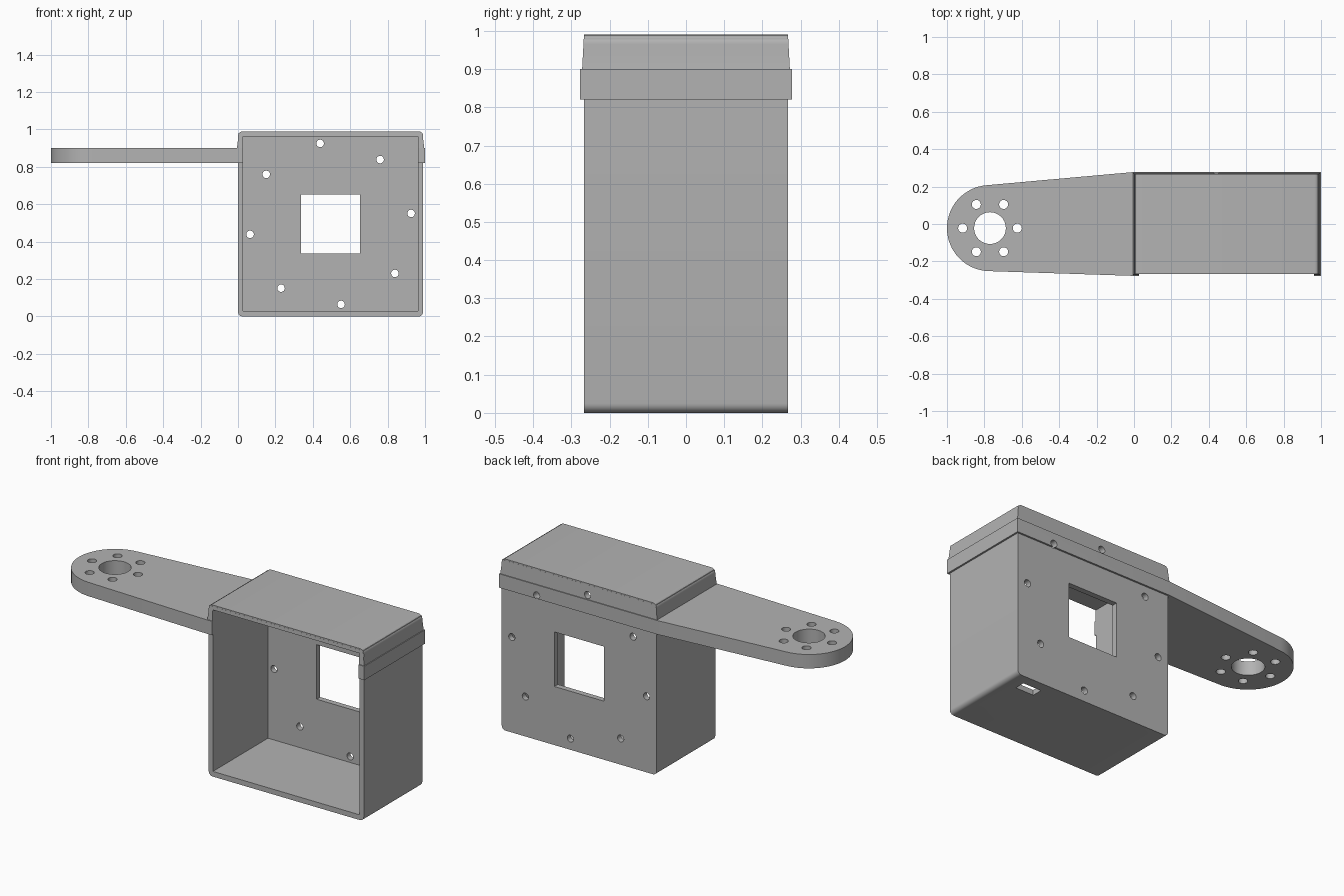
import bpy, bmesh, math
from math import cos, sin, radians
from mathutils import Vector, Matrix

cube = bpy.data.objects.get("Cube")
if cube:
    bpy.data.objects.remove(cube)

grey = bpy.data.materials.new("plain grey")
grey.use_nodes = True
colour = (0.45, 0.45, 0.45, 1)
grey.diffuse_color = colour
grey.node_tree.nodes["Principled BSDF"].inputs["Base Color"].default_value = colour

W = 0.99          # housing width and height
D = 0.267         # housing half depth
LIP = 0.01        # how far the collar stands out
ARM_LOW, ARM_TOP = 0.82, 0.9


def finish(name, bm):
    bmesh.ops.recalc_face_normals(bm, faces=bm.faces)
    mesh = bpy.data.meshes.new(name)
    bm.to_mesh(mesh)
    bm.free()
    mesh.materials.append(grey)
    obj = bpy.data.objects.new(name, mesh)
    bpy.context.collection.objects.link(obj)
    return obj


def prism(name, points, offset):
    """Closed profile of 3D points, extruded along offset."""
    bm = bmesh.new()
    face = bm.faces.new([bm.verts.new(p) for p in points])
    new = bmesh.ops.extrude_face_region(bm, geom=[face])["geom"]
    verts = [v for v in new if isinstance(v, bmesh.types.BMVert)]
    bmesh.ops.translate(bm, verts=verts, vec=offset)
    return finish(name, bm)


def block(name, low, high):
    (x0, y0, z0), (x1, y1, z1) = low, high
    base = [(x0, y0, z0), (x1, y0, z0), (x1, y1, z0), (x0, y1, z0)]
    return prism(name, base, (0, 0, z1 - z0))


def drill(name, centre, radius, length, rotation=Matrix()):
    bm = bmesh.new()
    bmesh.ops.create_cone(bm, cap_ends=True, segments=32, radius1=radius, radius2=radius,
                          depth=length, matrix=Matrix.Translation(centre) @ rotation)
    return finish(name, bm)


def combine(target, tool, operation):
    mod = target.modifiers.new(tool.name, "BOOLEAN")
    mod.operation = operation
    mod.solver = "EXACT"
    mod.object = tool
    bpy.context.view_layer.objects.active = target
    bpy.ops.object.modifier_apply(modifier=mod.name)
    bpy.data.objects.remove(tool)


# Housing: rounded square running front to back
R = 0.025
profile = []
for k, (cx, cz) in enumerate([(W - R, W - R), (R, W - R), (R, R), (W - R, R)]):
    for i in range(7):
        a = radians(90 * k + 15 * i)
        profile.append((cx + R * cos(a), -D, cz + R * sin(a)))
body = prism("housing_with_arm", profile, (0, 2 * D, 0))

# Arm plate: round end tapering out to a collar around the housing
hub = Vector((-0.77, -0.022))
hub_r = 0.23
outline = [(W + LIP, -D - LIP), (W + LIP, D + LIP), (-LIP, D + LIP)]
for i in range(33):
    a = radians(95.5 + i * 172 / 32)
    outline.append((hub.x + hub_r * cos(a), hub.y + hub_r * sin(a)))
outline.append((-LIP, -D - LIP))
arm = prism("arm_plate", [(x, y, ARM_LOW) for x, y in outline], (0, 0, ARM_TOP - ARM_LOW))
combine(body, arm, "UNION")

# Tapered shoulder from the collar up to the roof
shoulder = block("shoulder", (-LIP + 0.002, -D - 0.006, ARM_TOP - 0.02),
                 (W + LIP - 0.002, D + 0.006, 0.982))
for v in shoulder.data.vertices:
    if v.co.z > 0.95:
        v.co.x = 0.004 if v.co.x < 0.5 else W - 0.004
        v.co.y = math.copysign(D + 0.0005, v.co.y)
combine(body, shoulder, "UNION")

# Hollow interior, open at the front
combine(body, block("interior", (0.027, -0.4, 0.03), (0.963, 0.235, 0.963)), "DIFFERENCE")

# Square window in the back and slot in the floor
combine(body, block("window", (0.338, 0.1, 0.338), (0.653, 0.4, 0.653)), "DIFFERENCE")
combine(body, block("floor_slot", (0.79, 0.15, -0.1), (0.905, 0.21, 0.1)), "DIFFERENCE")

# Ring of bolt holes in the back
facing_back = Matrix.Rotation(radians(90), 4, "X")
for i in range(8):
    a = radians(7.4 + 45 * i)
    centre = (W / 2 + 0.434 * cos(a), 0.25, W / 2 + 0.434 * sin(a))
    combine(body, drill("back_hole", centre, 0.02, 0.2, facing_back), "DIFFERENCE")

# Centre bore and bolt ring in the arm end
combine(body, drill("bore", (hub.x, hub.y, 0.86), 0.085, 0.3), "DIFFERENCE")
for i in range(6):
    a = radians(60 * i)
    centre = (hub.x + 0.146 * cos(a), hub.y + 0.146 * sin(a), 0.86)
    combine(body, drill("arm_hole", centre, 0.024, 0.3), "DIFFERENCE")

bpy.ops.object.select_all(action="DESELECT")
body.select_set(True)
bpy.context.view_layer.objects.active = body
bpy.ops.object.shade_smooth_by_angle(angle=radians(25))
